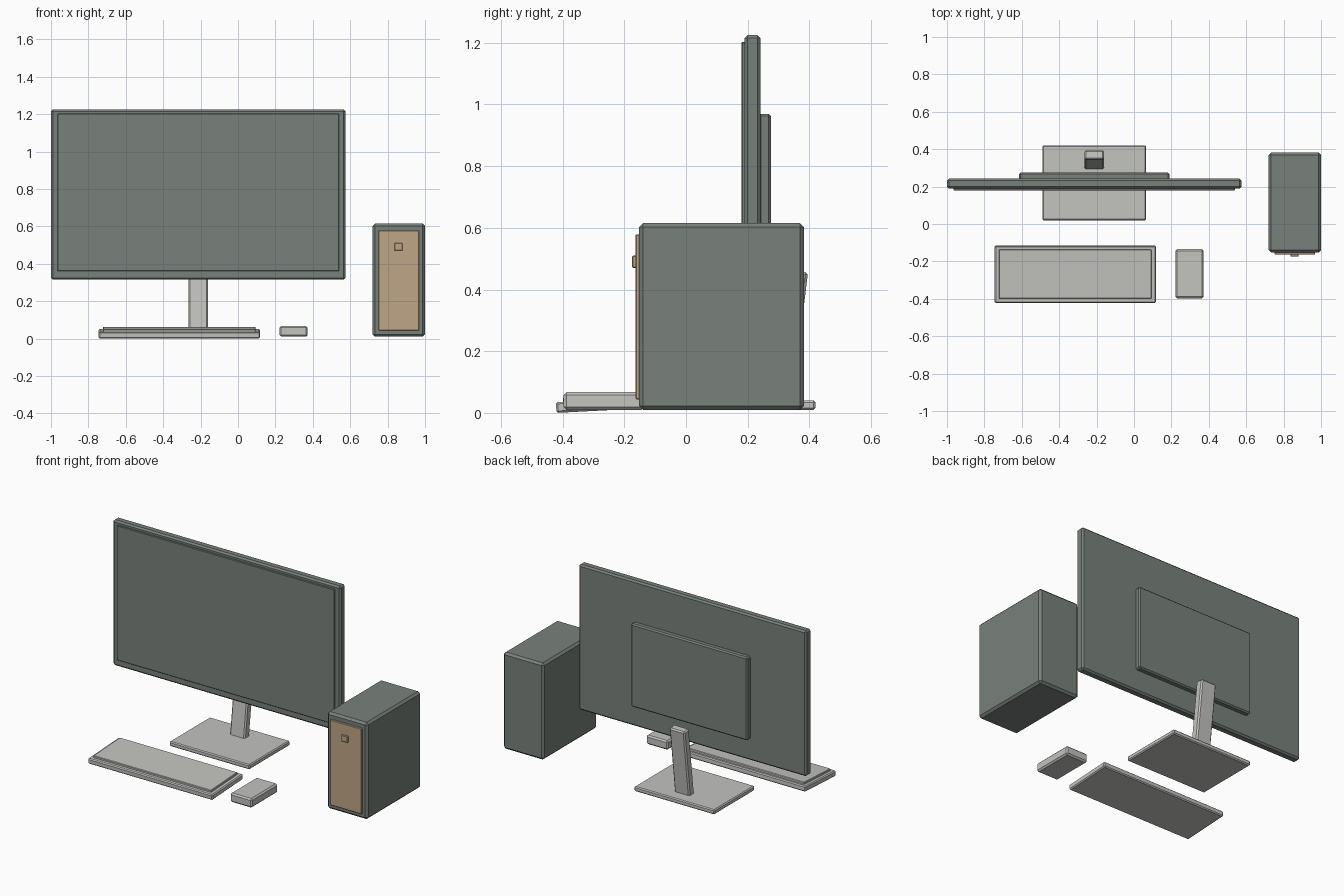
import bpy, bmesh, math
from mathutils import Matrix, Vector

cube = bpy.data.objects.get("Cube")
if cube:
    bpy.data.objects.remove(cube, do_unlink=True)


def make_material(name, rgb):
    mat = bpy.data.materials.new(name)
    mat.use_nodes = True
    color = (*rgb, 1.0)
    mat.diffuse_color = color
    bsdf = next(n for n in mat.node_tree.nodes if n.type == 'BSDF_PRINCIPLED')
    bsdf.inputs["Base Color"].default_value = color
    return mat


slate = make_material("slate_grey_green", (0.19, 0.22, 0.197))
pale = make_material("pale_grey", (0.546, 0.546, 0.525))
tan = make_material("tan", (0.515, 0.38, 0.238))


def box(name, x, y, z, mat, chamfer, tilt=0.0, pivot=(0, 0, 0)):
    """Chamfered box spanning the x, y, z ranges, tilted about a pivot."""
    lo, hi = Vector((x[0], y[0], z[0])), Vector((x[1], y[1], z[1]))
    bm = bmesh.new()
    bmesh.ops.create_cube(bm, size=1.0)
    bmesh.ops.scale(bm, vec=hi - lo, verts=bm.verts)
    bmesh.ops.bevel(bm, geom=bm.edges[:], offset=chamfer, segments=1,
                    affect='EDGES', profile=0.5)
    bmesh.ops.translate(bm, vec=(lo + hi) / 2, verts=bm.verts)
    bmesh.ops.rotate(bm, cent=pivot, verts=bm.verts,
                     matrix=Matrix.Rotation(math.radians(tilt), 3, 'X'))
    mesh = bpy.data.meshes.new(name)
    bm.to_mesh(mesh)
    bm.free()
    mesh.materials.append(mat)
    obj = bpy.data.objects.new(name, mesh)
    bpy.context.collection.objects.link(obj)
    return obj


# Monitor: housing, screen plate and rear bulge
box("monitor_housing", (-1.0, 0.575), (0.19, 0.242), (0.315, 1.225), slate, 0.01)
box("monitor_screen", (-0.965, 0.54), (0.18, 0.2), (0.36, 1.203), slate, 0.003)
box("monitor_rear_cover", (-0.615, 0.19), (0.235, 0.275), (0.45, 0.97), slate, 0.008)

# Stand: flat foot and backward-leaning neck
box("stand_base", (-0.49, 0.065), (0.02, 0.42), (0.01, 0.04), pale, 0.006)
box("stand_neck", (-0.265, -0.16), (0.293, 0.343), (0.03, 0.465), pale, 0.008,
    tilt=-7, pivot=(0, 0.293, 0.03))

# Keyboard: tray and raised key area, tilted together
hinge = (0, -0.42, 0)
box("keyboard_tray", (-0.745, 0.117), (-0.42, -0.115), (0, 0.035), pale, 0.006,
    tilt=3, pivot=hinge)
box("keyboard_keys", (-0.722, 0.093), (-0.397, -0.134), (0.03, 0.048), pale, 0.003,
    tilt=3, pivot=hinge)

# Mouse
box("mouse", (0.222, 0.372), (-0.397, -0.135), (0.01, 0.067), pale, 0.009)

# Computer tower with front panel and power button
box("tower_case", (0.72, 1.0), (-0.152, 0.382), (0.01, 0.615), slate, 0.013)
box("tower_front_panel", (0.752, 0.968), (-0.164, -0.14), (0.044, 0.578), tan, 0.003)
box("power_button", (0.836, 0.88), (-0.175, -0.155), (0.47, 0.51), tan, 0.003)
